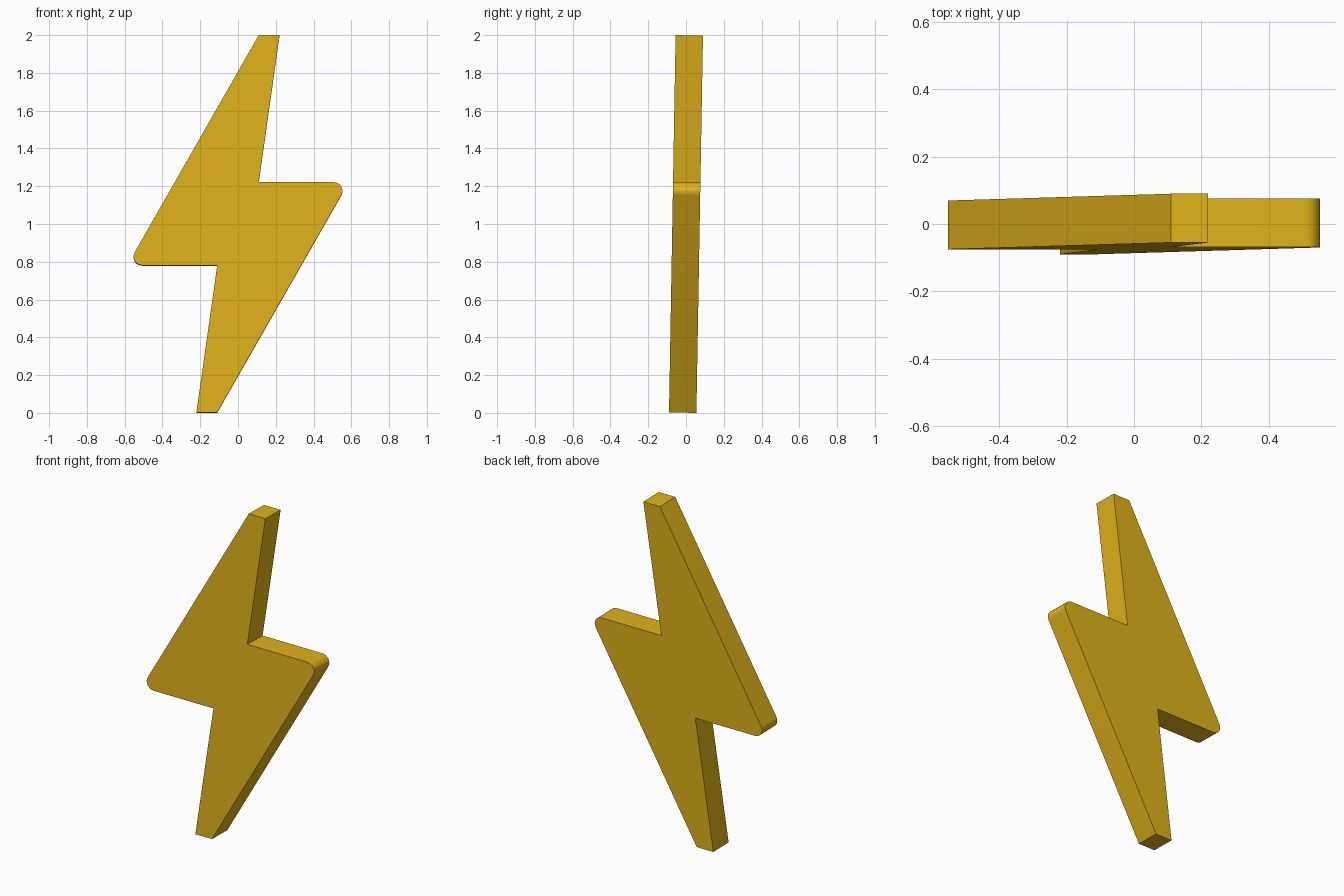
import bpy, bmesh
from math import sin, cos, radians
from mathutils import Matrix

if "Cube" in bpy.data.objects:
    bpy.data.objects.remove(bpy.data.objects["Cube"])

THICK, TILT = 0.145, radians(1)
HALF = (2 - THICK * sin(TILT)) / 2 / cos(TILT)
R, SEGS = 0.046, 8


# Half outline around the centre: tip, inner notch, rounded 60 degree barb
half = [(0.11, HALF), (0.22, HALF), (0.11, 0.22)]
cx, cz = 0.553 - R, 0.22 - R
for i in range(SEGS + 1):
    a = radians(90 - 120 * i / SEGS)
    half.append((cx + R * cos(a), cz + R * sin(a)))

# The other half is the same outline turned by 180 degrees
outline = half + [(-x, -z) for x, z in half]

# Extrude the outline into a slab
bm = bmesh.new()
face = bm.faces.new([bm.verts.new((x, -THICK / 2, z)) for x, z in outline])
ext = bmesh.ops.extrude_face_region(bm, geom=[face])
moved = [g for g in ext["geom"] if isinstance(g, bmesh.types.BMVert)]
bmesh.ops.translate(bm, verts=moved, vec=(0, THICK, 0))
bmesh.ops.recalc_face_normals(bm, faces=bm.faces)

# Lean back slightly and stand on the ground
bm.transform(Matrix.Translation((0, 0, 1)) @ Matrix.Rotation(-TILT, 4, 'X'))
mesh = bpy.data.meshes.new("lightning_bolt")
bm.to_mesh(mesh)
bm.free()

bolt = bpy.data.objects.new("lightning_bolt", mesh)
bpy.context.collection.objects.link(bolt)
mat = bpy.data.materials.new("yellow")
mat.diffuse_color = (0.75, 0.45, 0.01, 1)
mat.use_nodes = True
mat.node_tree.nodes["Principled BSDF"].inputs["Base Color"].default_value = mat.diffuse_color
mesh.materials.append(mat)

# Smooth barbs, crisp edges
bpy.context.view_layer.objects.active = bolt
bolt.select_set(True)
bpy.ops.object.shade_smooth_by_angle(angle=radians(30))
